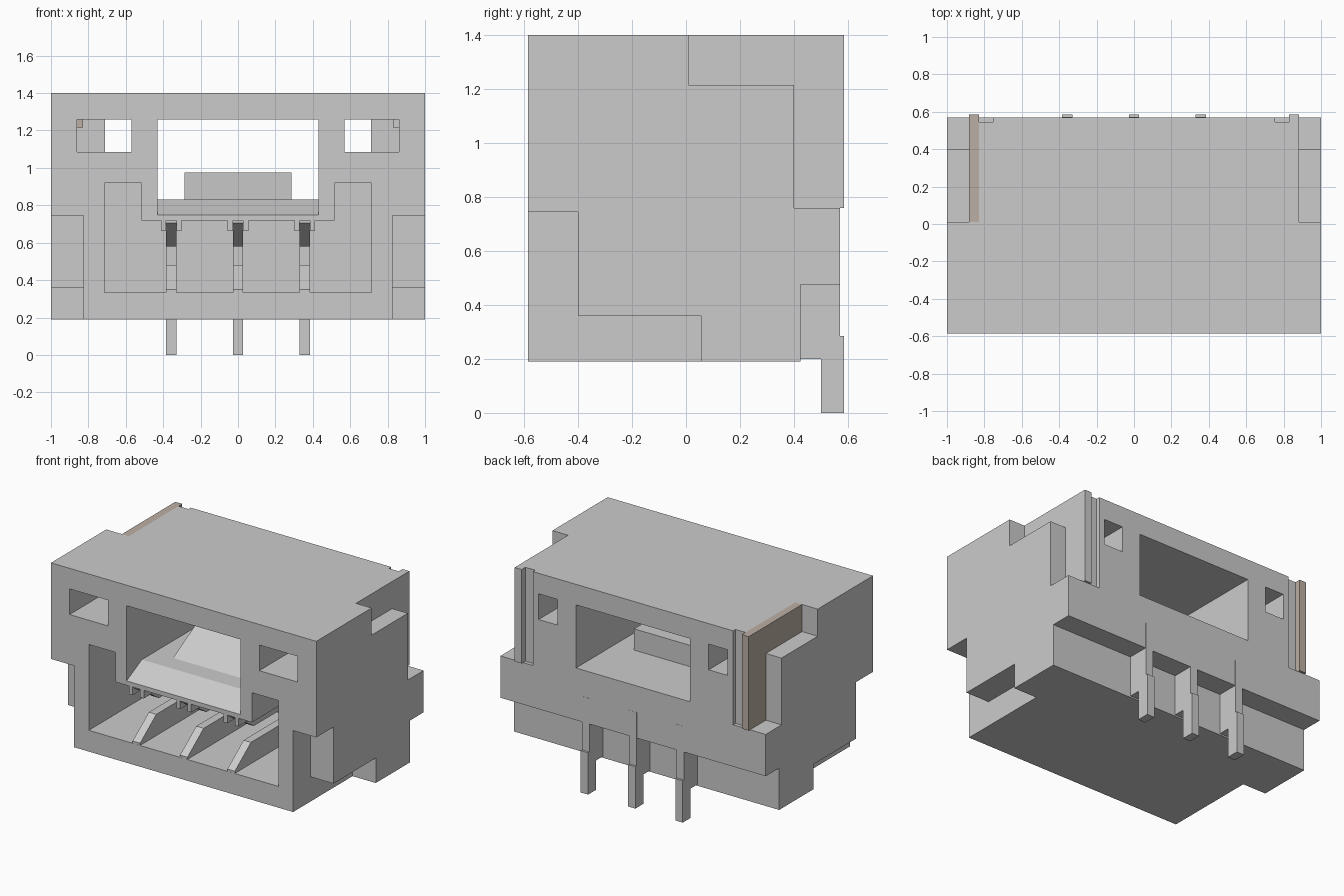
import bpy, bmesh

if "Cube" in bpy.data.objects:
    bpy.data.objects.remove(bpy.data.objects["Cube"])


def prism(name, profile, axis, a, b):
    """Extrude a 2D profile along x (profile = y,z) or y (profile = x,z)."""
    bm = bmesh.new()

    def place(p, t):
        return (t, p[0], p[1]) if axis == 'x' else (p[0], t, p[1])
    lo = [bm.verts.new(place(p, a)) for p in profile]
    hi = [bm.verts.new(place(p, b)) for p in profile]
    n = len(profile)
    bm.faces.new(lo)
    bm.faces.new(hi[::-1])
    for i in range(n):
        j = (i + 1) % n
        bm.faces.new((lo[j], lo[i], hi[i], hi[j]))
    bmesh.ops.recalc_face_normals(bm, faces=bm.faces[:])
    me = bpy.data.meshes.new(name)
    bm.to_mesh(me)
    bm.free()
    ob = bpy.data.objects.new(name, me)
    bpy.context.collection.objects.link(ob)
    return ob


def box(name, x0, x1, y0, y1, z0, z1):
    return prism(name, [(y0, z0), (y1, z0), (y1, z1), (y0, z1)], 'x', x0, x1)


def cut(target, cutter):
    mod = target.modifiers.new('cut', 'BOOLEAN')
    mod.operation, mod.solver, mod.object = 'DIFFERENCE', 'EXACT', cutter
    bpy.context.view_layer.objects.active = target
    bpy.ops.object.modifier_apply(modifier=mod.name)
    bpy.data.objects.remove(cutter, do_unlink=True)


PINS = (-0.357, 0, 0.357)

# Housing block with full-width recess along the lower back edge
housing = prism('housing', [(-0.585, 0.19), (0.425, 0.19), (0.425, 0.475),
                            (0.57, 0.475), (0.57, 1.4), (-0.585, 1.4)], 'x', -1, 1)

# Latch window with a lead-in chamfer on its sill
cut(housing, prism('window_cut', [(-0.7, 0.748), (-0.585, 0.748), (-0.42, 0.83), (0.7, 0.83),
                                  (0.7, 1.26), (-0.7, 1.26)], 'x', -0.43, 0.43))

# Plug cavity with two raised side channels
cut(housing, prism('cavity_cut', [(-0.715, 0.335), (0.715, 0.335), (0.715, 0.92), (0.515, 0.92),
                                  (0.515, 0.718), (-0.515, 0.718), (-0.515, 0.92),
                                  (-0.715, 0.92)], 'y', -0.7, 0.3))

for s in (-1, 1):
    def side_box(x0, x1, *r):
        return box('side_cut', *sorted((s * x0, s * x1)), *r)
    # Corner openings: wide pocket in front, narrow hole through the back
    cut(housing, side_box(0.57, 0.86, -0.7, 0.35, 1.085, 1.26))
    cut(housing, side_box(0.57, 0.712, 0.2, 0.7, 1.085, 1.26))
    # Stepped notch at upper back, seating the solder tab
    cut(housing, prism('notch_cut', [(0.01, 1.5), (0.01, 1.215), (0.4, 1.215), (0.4, 0.76),
                                     (0.7, 0.76), (0.7, 1.5)], 'x', *sorted((s * 0.83, s * 1.1))))
    # Stepped notch at lower front
    cut(housing, prism('notch_cut', [(-0.7, 0.745), (-0.4, 0.745), (-0.4, 0.36), (0.055, 0.36),
                                     (0.055, 0.1), (-0.7, 0.1)], 'x', *sorted((s * 0.825, s * 1.1))))
    # Narrow groove beside the tab
    cut(housing, side_box(0.755, 0.835, 0.545, 0.7, 0.76, 1.5))

    # L-shaped solder tab
    tab = prism('left_solder_tab' if s < 0 else 'right_solder_tab',
                [(0.01, 1.4), (0.01, 1.215), (0.4, 1.215), (0.4, 0.76), (0.585, 0.76), (0.585, 1.4)],
                'x', *sorted((s * 0.83, s * 0.882)))
    if s < 0:
        tan = bpy.data.materials.new('tan_metal')
        tan.diffuse_color = (0.50, 0.43, 0.37, 1)
        tan.use_nodes = True
        tan.node_tree.nodes["Principled BSDF"].inputs["Base Color"].default_value = tan.diffuse_color
        tab.data.materials.append(tan)

# Latch ramp on the window floor
prism('latch_ramp', [(-0.29, 0.83), (0.15, 0.83), (0.15, 0.975), (-0.03, 0.975)], 'x', -0.286, 0.286)

for i, x in enumerate(PINS):
    # Contact: lower ramped arm, upper arm, and leg down to the board
    prism(f'contact_{i + 1}', [(-0.584, 0.32), (-0.584, 0.35), (-0.41, 0.48), (0.29, 0.48),
                               (0.29, 0.58), (-0.38, 0.58), (-0.57, 0.705), (-0.57, 0.725),
                               (0.4, 0.725), (0.4, 0.65), (0.571, 0.65), (0.571, 0.285),
                               (0.585, 0.285), (0.585, 0), (0.5, 0), (0.5, 0.2), (0.425, 0.2),
                               (0.425, 0.32)], 'x', x - 0.028, x + 0.028)
    # Guide ribs either side of the contact, under the hood
    for s in (-1, 1):
        box(f'guide_rib_{i + 1}', *sorted((x + s * 0.028, x + s * 0.056)), -0.584, 0.3, 0.662, 0.72)
